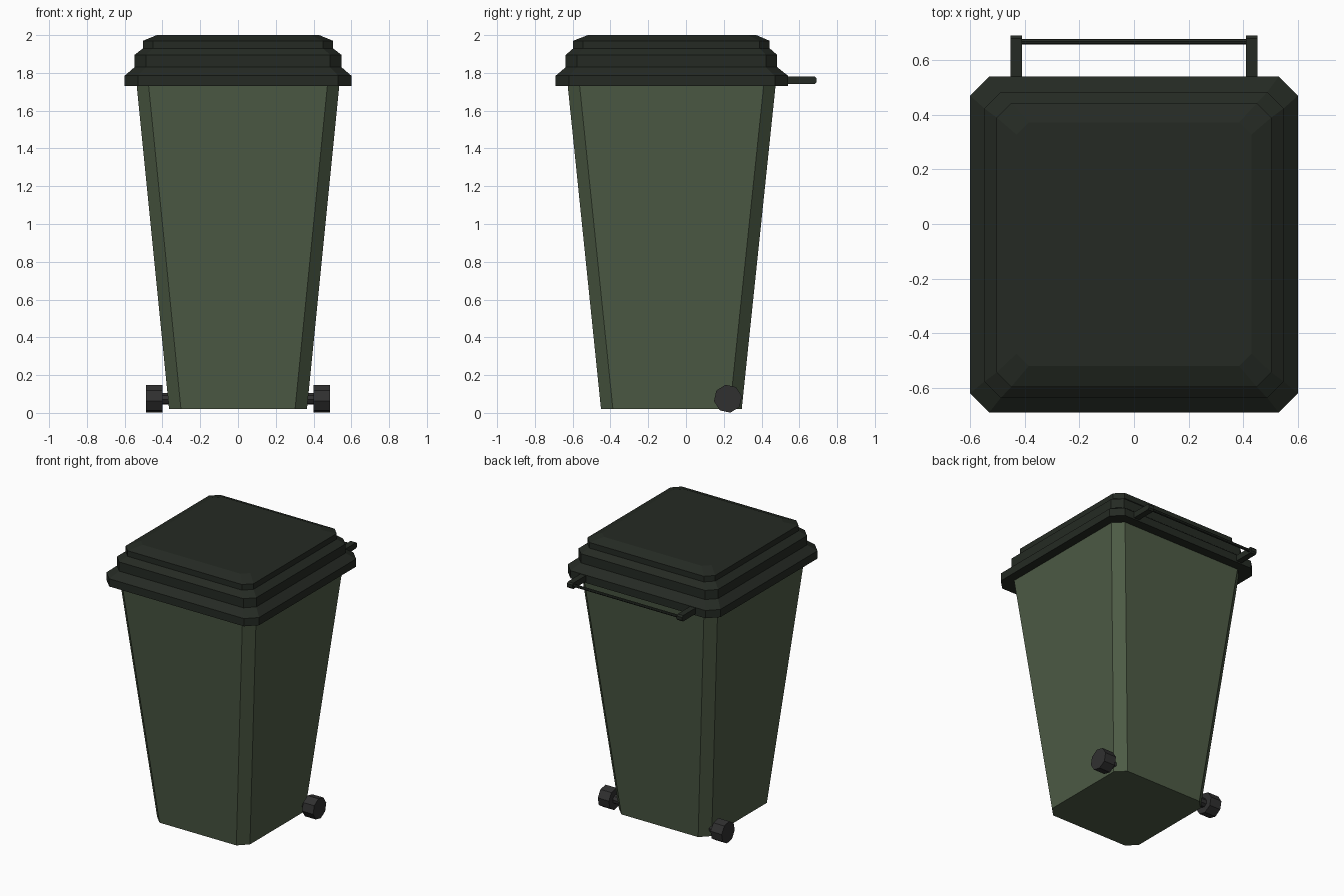
import bpy, bmesh, math
from mathutils import Matrix

if "Cube" in bpy.data.objects:
    bpy.data.objects.remove(bpy.data.objects["Cube"])


def material(name, rgb):
    m = bpy.data.materials.new(name)
    m.diffuse_color = (*rgb, 1)
    m.use_nodes = True
    m.node_tree.nodes["Principled BSDF"].inputs["Base Color"].default_value = m.diffuse_color
    return m


GREEN = material("green_plastic", (0.075, 0.105, 0.06))
DARK = material("dark_green_plastic", (0.018, 0.023, 0.017))
BLACK = material("wheel_rubber", (0.03, 0.03, 0.03))


def finish(name, bm, mat):
    bmesh.ops.recalc_face_normals(bm, faces=bm.faces)
    me = bpy.data.meshes.new(name)
    bm.to_mesh(me)
    bm.free()
    me.materials.append(mat)
    ob = bpy.data.objects.new(name, me)
    bpy.context.collection.objects.link(ob)
    return ob


def loft(name, levels, mat):
    """Stack chamfered rectangles: (z, half width, y front, y back, chamfer)."""
    bm = bmesh.new()
    rings = []
    for z, x, y0, y1, c in levels:
        pts = [(x, y0 + c), (x, y1 - c), (x - c, y1), (c - x, y1),
               (-x, y1 - c), (-x, y0 + c), (c - x, y0), (x - c, y0)]
        rings.append([bm.verts.new((px, py, z)) for px, py in pts])
    for a, b in zip(rings, rings[1:]):
        for i in range(8):
            j = (i + 1) % 8
            bm.faces.new((a[i], a[j], b[j], b[i]))
    bm.faces.new(rings[0][::-1])
    bm.faces.new(rings[-1])
    return finish(name, bm, mat)


def rod(name, x0, x1, y, z, r, sides, mat, turn=0.0):
    """Faceted cylinder lying along x."""
    bm = bmesh.new()
    mtx = (Matrix.Translation(((x0 + x1) / 2, y, z)) @ Matrix.Rotation(math.radians(turn), 4, 'X')
           @ Matrix.Rotation(math.pi / 2, 4, 'Y'))
    bmesh.ops.create_cone(bm, cap_ends=True, segments=sides, radius1=r, radius2=r,
                          depth=abs(x1 - x0), matrix=mtx)
    return finish(name, bm, mat)


# Tapered bin body
loft("bin_body", [(0.02, 0.365, -0.45, 0.295, 0.063),
                  (1.74, 0.537, -0.627, 0.475, 0.063)], GREEN)

# Stepped lid
loft("lid", [(1.73, 0.60, -0.69, 0.54, 0.07),
             (1.785, 0.60, -0.69, 0.54, 0.07),
             (1.83, 0.548, -0.637, 0.483, 0.06),
             (1.895, 0.548, -0.637, 0.483, 0.06),
             (1.93, 0.503, -0.597, 0.443, 0.053),
             (1.97, 0.503, -0.597, 0.443, 0.053),
             (2.0, 0.43, -0.52, 0.372, 0.045)], DARK)

for side, s in (("left", -1), ("right", 1)):
    # Handle arms with a rounded outer end
    bm = bmesh.new()
    profile = [(0.50, 1.74), (0.68, 1.74), (0.69, 1.75), (0.69, 1.772), (0.68, 1.782), (0.50, 1.782)]
    f = bm.faces.new([bm.verts.new((s * 0.41, y, z)) for y, z in profile])
    ext = bmesh.ops.extrude_face_region(bm, geom=[f], use_keep_orig=True)
    bmesh.ops.translate(bm, vec=(s * 0.043, 0, 0),
                        verts=[v for v in ext["geom"] if isinstance(v, bmesh.types.BMVert)])
    finish(side + "_handle_arm", bm, DARK)

    # Axle stub and wheel
    rod(side + "_axle", s * 0.30, s * 0.41, 0.222, 0.075, 0.031, 8, BLACK, 10)
    rod(side + "_wheel", s * 0.40, s * 0.487, 0.222, 0.075, 0.075, 8, BLACK, 10)

# Handle bar
rod("handle_bar", -0.42, 0.42, 0.668, 1.76, 0.01, 8, DARK)
